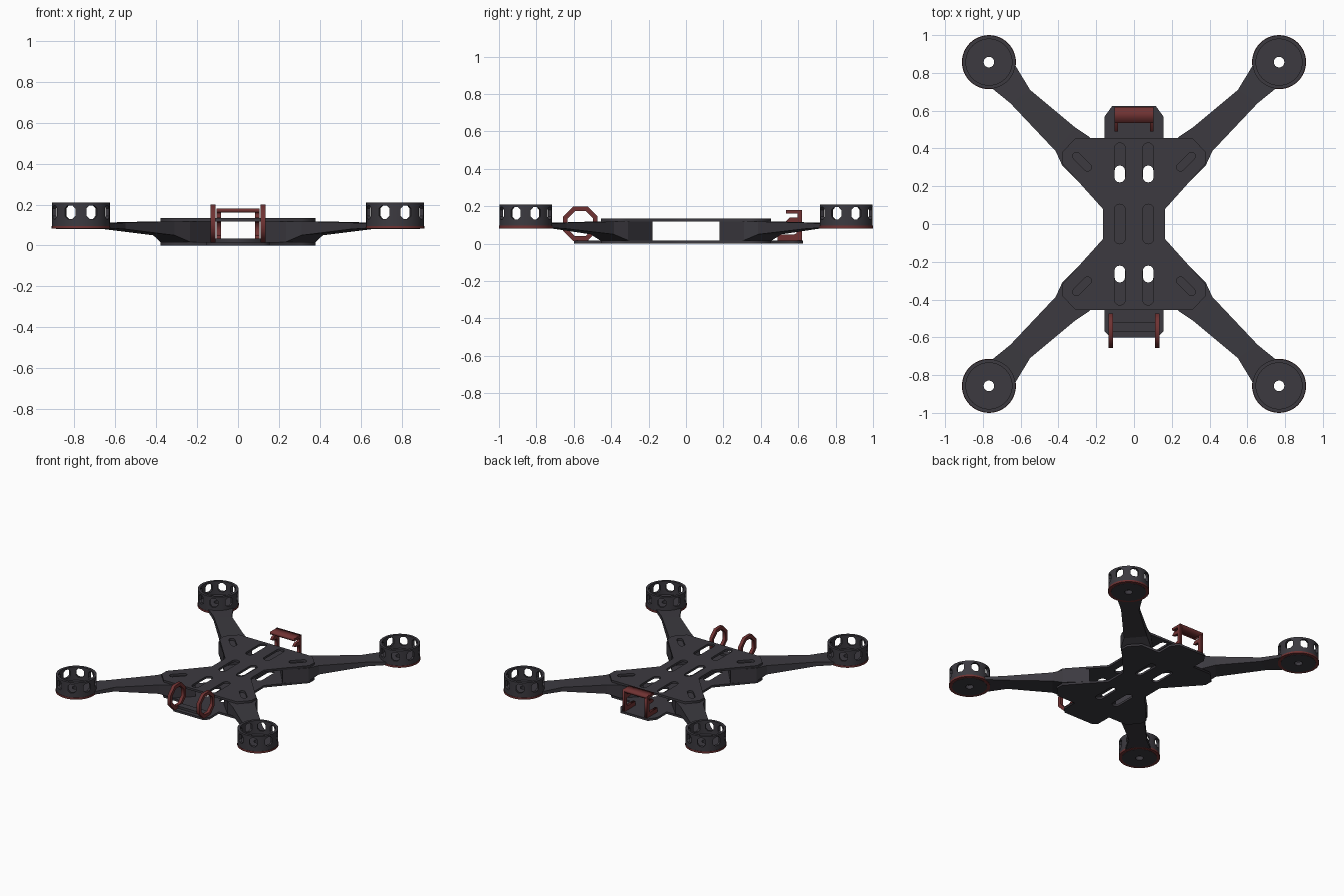
import bpy, bmesh
from math import pi, cos, sin
from mathutils import Matrix, Vector

cube = bpy.data.objects.get("Cube")
if cube:
    bpy.data.objects.remove(cube, do_unlink=True)


def material(name, color):
    m = bpy.data.materials.new(name)
    m.use_nodes = True
    m.diffuse_color = (*color, 1)
    node = next(n for n in m.node_tree.nodes if n.type == 'BSDF_PRINCIPLED')
    node.inputs["Base Color"].default_value = (*color, 1)
    return m


CARBON = material("carbon grey", (0.045, 0.042, 0.051))
RED = material("dark red", (0.16, 0.032, 0.032))


def add_mesh(name, bm, mat):
    bmesh.ops.remove_doubles(bm, verts=bm.verts, dist=1e-5)
    bmesh.ops.recalc_face_normals(bm, faces=bm.faces)
    mesh = bpy.data.meshes.new(name)
    bm.to_mesh(mesh)
    bm.free()
    mesh.materials.append(mat)
    ob = bpy.data.objects.new(name, mesh)
    bpy.context.collection.objects.link(ob)
    return ob


def sheet(name, loops, low, high, mat, matrix=Matrix()):
    """Extrude an outline with holes from low to high, then place it."""
    curve = bpy.data.curves.new(name, 'CURVE')
    curve.dimensions = '2D'
    curve.fill_mode = 'BOTH'
    curve.extrude = (high - low) / 2
    for loop in loops:
        spline = curve.splines.new('POLY')
        spline.points.add(len(loop) - 1)
        for p, (x, y) in zip(spline.points, loop):
            p.co = (x, y, 0, 1)
        spline.use_cyclic_u = True
    tmp = bpy.data.objects.new("tmp", curve)
    bpy.context.collection.objects.link(tmp)
    bpy.context.view_layer.update()
    mesh = bpy.data.meshes.new_from_object(
        tmp.evaluated_get(bpy.context.evaluated_depsgraph_get()))
    bm = bmesh.new()
    bm.from_mesh(mesh)
    bm.transform(matrix @ Matrix.Translation((0, 0, (low + high) / 2)))
    bpy.data.objects.remove(tmp, do_unlink=True)
    bpy.data.curves.remove(curve)
    bpy.data.meshes.remove(mesh)
    return add_mesh(name, bm, mat)


def circle(r, n=48, turn=0.0, cx=0, cy=0):
    return [(cx + r * cos(2 * pi * i / n + turn), cy + r * sin(2 * pi * i / n + turn))
            for i in range(n)]


def slot(cx, cy, length, width, angle):
    """Round-ended slot outline."""
    r, half = width / 2, length / 2 - width / 2
    pts = []
    for end in (0, pi):
        for i in range(7):
            a = end - pi / 2 + i * pi / 6
            pts.append((half * cos(end) + r * cos(a), r * sin(a)))
    c, s = cos(angle), sin(angle)
    return [(cx + x * c - y * s, cy + x * s + y * c) for x, y in pts]


def chamfered(w, h, c):
    """Rectangle with cut corners, centred on the origin."""
    w, h = w / 2, h / 2
    return [(w, c - h), (w, h - c), (w - c, h), (c - w, h),
            (-w, h - c), (-w, c - h), (c - w, -h), (w - c, -h)]


def smooth(ob):
    for o in bpy.context.selected_objects:
        o.select_set(False)
    ob.select_set(True)
    bpy.context.view_layer.objects.active = ob
    bpy.ops.object.shade_smooth_by_angle(angle=0.6)


CORNERS = [(sx, sy) for sx in (1, -1) for sy in (1, -1)]

# Top and bottom plates
right_side = [(0.31, -0.455), (0.38, -0.38), (0.38, -0.32), (0.165, -0.08),
              (0.165, 0.08), (0.38, 0.32), (0.38, 0.38), (0.31, 0.455)]
left_side = [(-x, y) for x, y in reversed(right_side)]
rear_tab = [(0.155, 0.455), (0.155, 0.57), (0.115, 0.625)]
front_tab = [(-0.155, -0.455), (-0.155, -0.57), (-0.125, -0.6)]
rear_tab += [(-x, y) for x, y in reversed(rear_tab)]
front_tab += [(-x, y) for x, y in reversed(front_tab)]

diagonal = [slot(0.275 * sx, 0.33 * sy, 0.125, 0.042, sx * sy * pi / 4) for sx, sy in CORNERS]
upper = [slot(0.075 * sx, 0.325 * sy, 0.21, 0.058, pi / 2) for sx, sy in CORNERS]
middle = [slot(0.075 * sx, 0, 0.21, 0.058, pi / 2) for sx in (1, -1)]
lower = [slot(0.075 * sx, 0.215 * sy, 0.19, 0.056, pi / 2) for sx, sy in CORNERS]

sheet("top_plate", [right_side + left_side] + diagonal + upper + middle, 0.118, 0.134, CARBON)
sheet("bottom_plate", [right_side + rear_tab + left_side + front_tab] + lower, 0, 0.016, CARBON)
sheet("front_lip", [[(-0.11, -0.57), (0.11, -0.57), (0.11, -0.52), (-0.11, -0.52)]],
      0.016, 0.034, CARBON)

# Arms: each station has an inner edge, an outer edge, bottom and top height
stations = [((0.12, 0.34), (0.25, 0.18), 0.016, 0.118),
            ((0.235, 0.46), (0.38, 0.31), 0.018, 0.118),
            ((0.31, 0.51), (0.415, 0.386), 0.05, 0.118),
            ((0.55, 0.71), (0.655, 0.64), 0.08, 0.112),
            ((0.635, 0.85), (0.76, 0.725), 0.085, 0.106),
            ((0.7, 0.88), (0.79, 0.79), 0.085, 0.104)]


def arm(name, sx, sy):
    bm = bmesh.new()
    rings = []
    for a, b, low, high in stations:
        rings.append([bm.verts.new((sx * p[0], sy * p[1], z))
                      for p, z in ((a, low), (b, low), (b, high), (a, high))])
    for r, q in zip(rings, rings[1:]):
        for i in range(4):
            j = (i + 1) % 4
            bm.faces.new((r[i], r[j], q[j], q[i]))
    bm.faces.new(rings[0])
    bm.faces.new(rings[-1])
    return add_mesh(name, bm, CARBON)


# Motor guard: hollow ring with eight cut-corner windows
def guard(name, place):
    ob = sheet(name, [circle(0.141), circle(0.122)], 0.108, 0.21, CARBON)
    for k in range(4):
        turn = Matrix.Rotation(pi / 8 + k * pi / 4, 4, 'Z')
        stand = Matrix.Translation((0, 0, 0.163)) @ Matrix.Rotation(pi / 2, 4, 'X')
        cutter = sheet("cutter", [chamfered(0.056, 0.066, 0.015)], -0.3, 0.3, CARBON, turn @ stand)
        cutter.hide_render = True
        mod = ob.modifiers.new("window", 'BOOLEAN')
        mod.operation = 'DIFFERENCE'
        mod.solver = 'EXACT'
        mod.object = cutter
        bpy.context.view_layer.objects.active = ob
        bpy.ops.object.modifier_apply(modifier=mod.name)
        bpy.data.objects.remove(cutter, do_unlink=True)
    ob.data.transform(place)
    smooth(ob)


for sx, sy in CORNERS:
    tag = ("rear" if sy > 0 else "front") + ("_left" if sx > 0 else "_right")
    place = Matrix.Translation((0.768 * sx, 0.857 * sy, 0))
    arm(tag + "_arm", sx, sy)
    guard(tag + "_motor_guard", place)
    smooth(sheet(tag + "_motor_base", [circle(0.141), circle(0.028, 24)],
                 0.094, 0.108, CARBON, place))
    smooth(sheet(tag + "_red_band", [circle(0.143), circle(0.12)], 0.082, 0.096, RED, place))
    smooth(sheet(tag + "_motor_underside", [circle(0.121), circle(0.028, 24)],
                 0.08, 0.094, CARBON, place))

# Upright parts are drawn in (y, z) and extruded along x
UPRIGHT = Matrix(((0, 0, 1, 0), (1, 0, 0, 0), (0, 1, 0, 0), (0, 0, 0, 1)))
for side, x in (("left", 0.122), ("right", -0.122)):
    outer = circle(0.1, 8, pi / 8, -0.565, 0.107)
    inner = circle(0.073, 8, pi / 8, -0.565, 0.107)
    sheet("front_ring_" + side, [outer, inner], x - 0.012, x + 0.012, RED, UPRIGHT)

# Rear bracket: two side frames joined by a top bar
frame = [(0.49, 0.016), (0.62, 0.016), (0.62, 0.18), (0.535, 0.18), (0.535, 0.162),
         (0.595, 0.162), (0.595, 0.14), (0.555, 0.14), (0.535, 0.12), (0.555, 0.112),
         (0.592, 0.112), (0.592, 0.056), (0.575, 0.048), (0.49, 0.048)]
for side, x in (("left", 0.094), ("right", -0.094)):
    sheet("rear_bracket_" + side, [frame], x - 0.01, x + 0.01, RED, UPRIGHT)
sheet("rear_bracket_top", [[(0.535, 0.162), (0.62, 0.162), (0.62, 0.181), (0.535, 0.181)]],
      -0.1, 0.1, RED, UPRIGHT)
